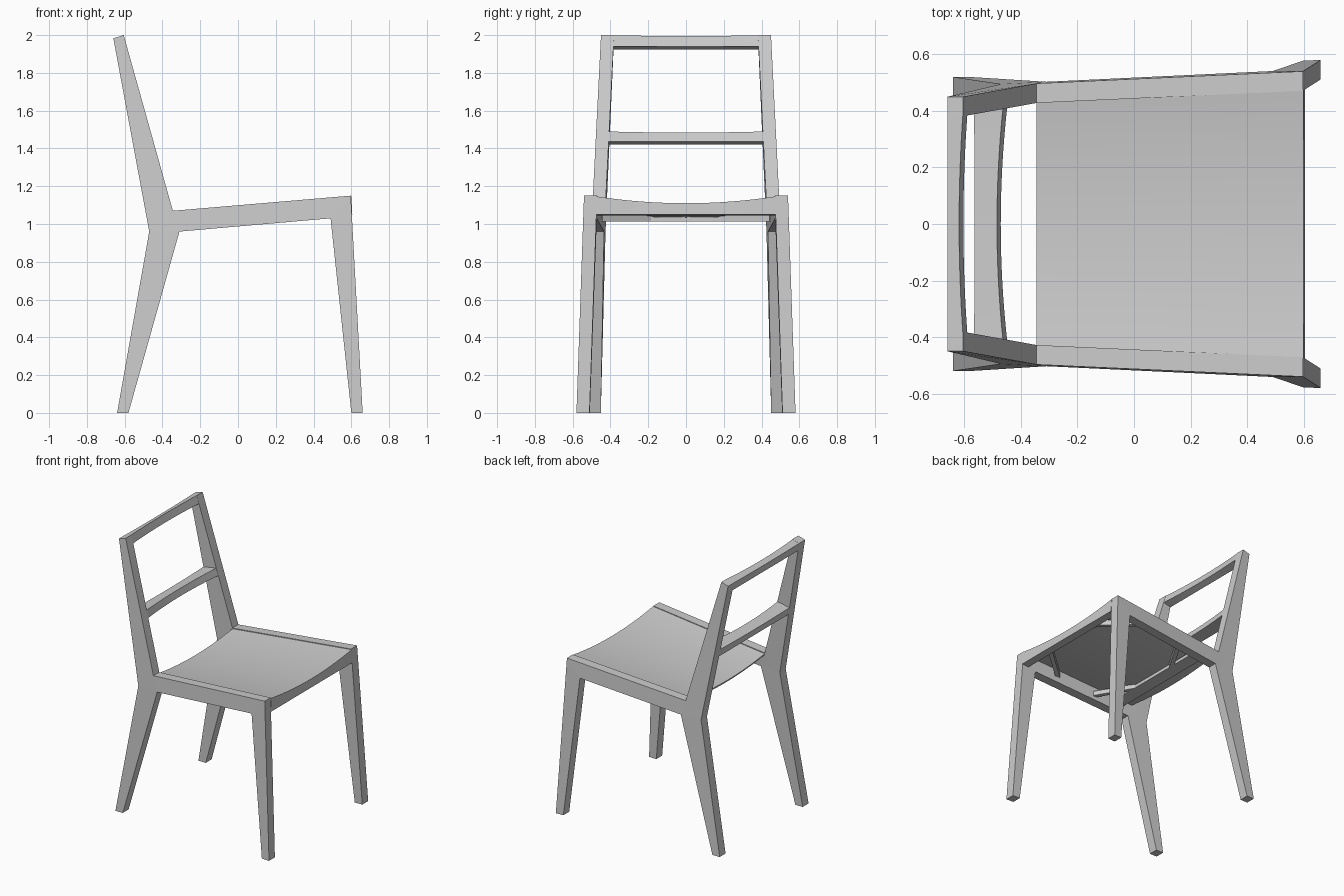
import bpy, bmesh, math
from mathutils import Vector

if "Cube" in bpy.data.objects:
    bpy.data.objects.remove(bpy.data.objects["Cube"])


def finish(name, bm, smooth=False):
    bmesh.ops.recalc_face_normals(bm, faces=bm.faces[:])
    me = bpy.data.meshes.new(name)
    bm.to_mesh(me)
    bm.free()
    ob = bpy.data.objects.new(name, me)
    bpy.context.collection.objects.link(ob)
    if smooth:
        bpy.ops.object.select_all(action='DESELECT')
        ob.select_set(True)
        bpy.context.view_layer.objects.active = ob
        bpy.ops.object.shade_smooth_by_angle(angle=math.radians(30))
    return ob


def loft(name, sections, smooth=False):
    """Skin a row of closed cross-sections and cap both ends."""
    bm = bmesh.new()
    rings = [[bm.verts.new(p) for p in s] for s in sections]
    n = len(rings[0])
    for a, b in zip(rings, rings[1:]):
        for i in range(n):
            j = (i + 1) % n
            bm.faces.new((a[i], a[j], b[j], b[i]))
    bm.faces.new(rings[0])
    bm.faces.new(rings[-1])
    return finish(name, bm, smooth)


def lerp(a, b, t):
    return a + (b - a) * t


STEPS = [i / 8 - 1 for i in range(17)]

# Side frames: front leg, seat rail, rear leg and back post in one piece
# each profile point is (x, z, outer y)
PROFILE = [(0.66, 0, 0.58), (0.60, 0, 0.578), (0.49, 1.03, 0.541), (0.597, 1.15, 0.54),
           (-0.345, 1.07, 0.497), (-0.31, 0.96, 0.503), (-0.47, 0.96, 0.495),
           (-0.58, 0, 0.52), (-0.64, 0, 0.52), (-0.605, 2.0, 0.45), (-0.66, 1.983, 0.45)]
PANELS = [(0, 1, 2, 3), (3, 2, 5, 4), (4, 5, 6), (6, 5, 7, 8), (4, 6, 10, 9)]
OUTLINE = [0, 1, 2, 5, 7, 8, 6, 10, 9, 4, 3]
for side, label in ((1, "left"), (-1, "right")):
    bm = bmesh.new()
    outer = [bm.verts.new((x, side * y, z)) for x, z, y in PROFILE]
    inner = [bm.verts.new((x, side * (y - 0.069), z)) for x, z, y in PROFILE]
    for p in PANELS:
        bm.faces.new([outer[i] for i in p])
        bm.faces.new([inner[i] for i in p])
    for i, j in zip(OUTLINE, OUTLINE[1:] + OUTLINE[:1]):
        bm.faces.new((outer[i], outer[j], inner[j], inner[i]))
    finish("side_frame_" + label, bm)


# Back slats: flat behind, hollowed in front
def post_front(z):
    return lerp(-0.345, -0.605, (z - 1.07) / 0.93)


def post_back(z):
    return lerp(-0.47, -0.66, (z - 0.96) / 1.023)


def slat(name, low, high, half, hollow):
    tilt = 0.016
    rows = []
    for t in STEPS:
        d = hollow * (1 - t * t)
        lo, hi = low, high - d * 0.25
        rows.append([(post_back(lo), t * half, lo), (post_front(lo + tilt) - d, t * half * 1.01, lo + tilt),
                     (post_front(hi) - d, t * half, hi), (post_back(hi - tilt), t * half, hi - tilt)])
    loft(name, rows, True)


slat("top_slat", 1.925, 1.999, 0.395, 0.015)
slat("lower_slat", 1.42, 1.49, 0.42, 0.024)

# Seat: thin dished panel with a front apron
rows = []
for t in STEPS:
    def top(x):
        u = (x + 0.345) / 0.945
        return lerp(1.065, 1.146, u) - lerp(0.03, 0.036, u) * (1 - t * t)

    def y(x):
        return t * lerp(0.433, 0.475, (x + 0.345) / 0.945)
    th = 0.014
    rows.append([(-0.345, y(-0.345), top(-0.345)), (0.60, y(0.6), top(0.6)),
                 (0.605, y(0.6), 1.05), (0.55, y(0.55), 1.045),
                 (0.55, y(0.55), top(0.55) - th), (-0.34, y(-0.34), top(-0.34) - th)])
loft("seat", rows, True)


# Underframe: rear cross rail and corner braces
def bar(name, a, b, width, z0, z1):
    a, b = Vector(a), Vector(b)
    side = Vector((b.y - a.y, a.x - b.x)).normalized() * width / 2
    rows = []
    for p in (a, b):
        l, r = p - side, p + side
        rows.append([(l.x, l.y, z0), (r.x, r.y, z0), (r.x, r.y, z1), (l.x, l.y, z1)])
    loft(name, rows)


bar("rear_cross_rail", (-0.21, -0.44), (-0.21, 0.44), 0.10, 1.012, 1.036)
for s, label in ((1, "left"), (-1, "right")):
    bar("front_brace_" + label, (0.29, s * 0.47), (0.57, s * 0.22), 0.03, 1.055, 1.092)
    bar("rear_brace_" + label, (-0.02, s * 0.45), (-0.18, s * 0.18), 0.03, 1.012, 1.045)
